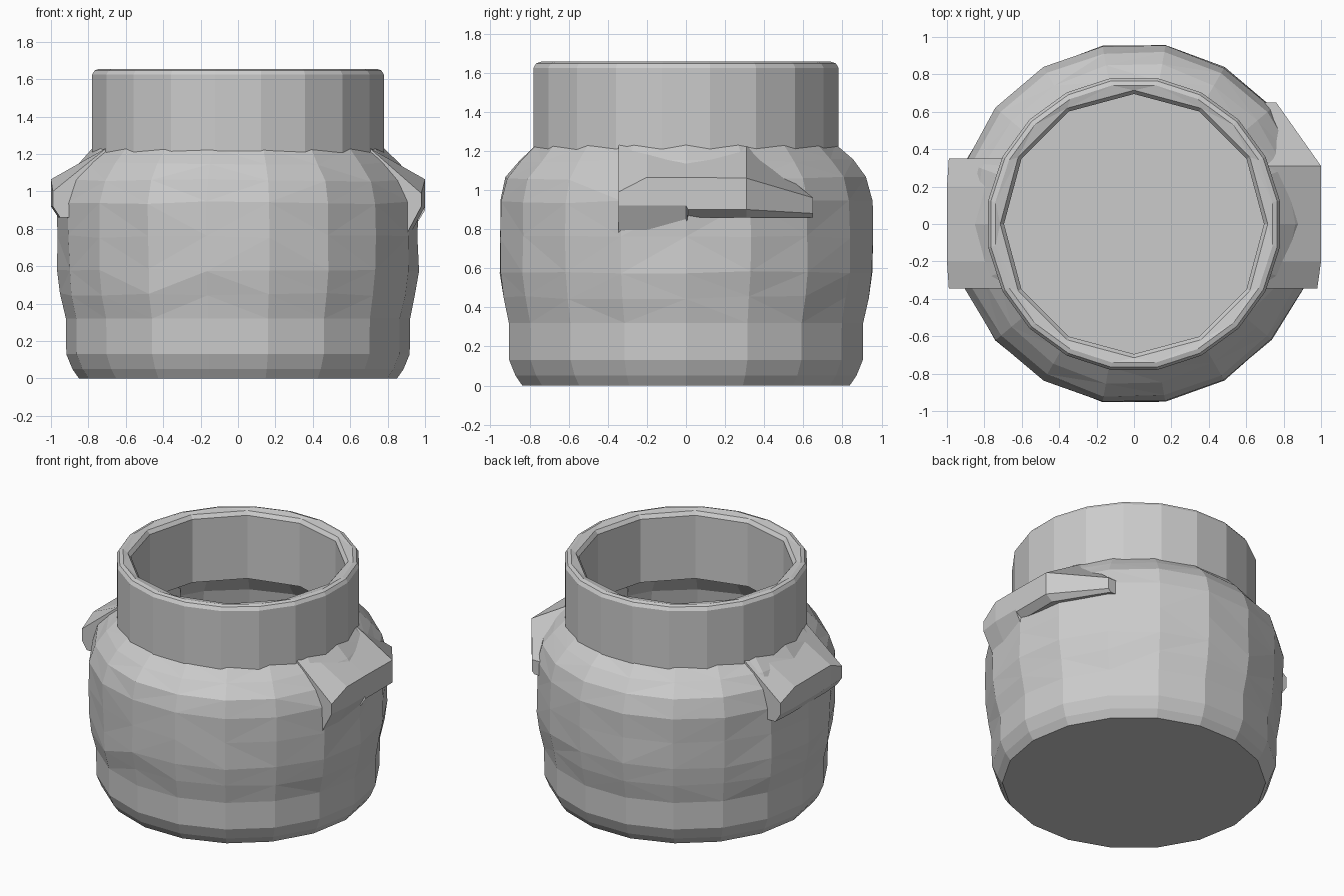
import bpy, bmesh, random
from math import cos, sin, radians

random.seed(4)
if "Cube" in bpy.data.objects:
    bpy.data.objects.remove(bpy.data.objects["Cube"], do_unlink=True)

clay = bpy.data.materials.new("grey clay")
clay.use_nodes = True
GREY = (0.6, 0.6, 0.6, 1)
clay.diffuse_color = GREY
clay.node_tree.nodes["Principled BSDF"].inputs["Base Color"].default_value = GREY


def finish(name, bm):
    bmesh.ops.recalc_face_normals(bm, faces=bm.faces)
    mesh = bpy.data.meshes.new(name)
    bm.to_mesh(mesh)
    bm.free()
    mesh.materials.append(clay)
    obj = bpy.data.objects.new(name, mesh)
    bpy.context.collection.objects.link(obj)
    return obj


def ring(bm, r, z, sides, turn=0.0, wobble=0.0):
    verts = []
    for i in range(sides):
        a = radians(turn + 360 * i / sides)
        rr = r + random.uniform(-wobble, wobble)
        verts.append(bm.verts.new((rr * cos(a), rr * sin(a), z + random.uniform(-wobble, wobble))))
    return verts


def loft(bm, a, b):
    n = len(a)
    for i in range(n):
        j = (i + 1) % n
        bm.faces.new((a[i], a[j], b[j], b[i]))


def edges_of(loop):
    n = len(loop)
    return [e for i in range(n) for e in loop[i].link_edges
            if e.other_vert(loop[i]) == loop[(i + 1) % n]]


# Hollow body: outer wall going up, then the inner wall going down to the floor
SIDES = 18
outer = [(0.85, 0), (0.885, 0.05), (0.918, 0.13), (0.92, 0.32), (0.945, 0.45),
         (0.962, 0.58), (0.965, 0.76), (0.965, 0.94), (0.93, 1.06), (0.86, 1.15), (0.775, 1.235)]
inner = [(0.72, 1.2), (0.85, 1.02), (0.88, 0.85), (0.84, 0.3), (0.78, 0.1)]
bm = bmesh.new()
rings = []
for r, z in outer:
    wob = 0.008 if 0.05 < z < 1.2 and z not in (0.13, 0.32) else 0
    rings.append(ring(bm, r, z, SIDES, 0, wob))
for r, z in inner:
    rings.append(ring(bm, r, z, SIDES))
for a, b in zip(rings, rings[1:]):
    loft(bm, a, b)
bmesh.ops.triangulate(bm, faces=bm.faces, quad_method='SHORT_EDGE')
bm.faces.new(rings[0])
bm.faces.new(rings[-1])
finish("jar_body", bm)

# Neck: twenty-sided outside, twelve-sided bore, rounded lip
bm = bmesh.new()
out = [ring(bm, r, z, 20, 9) for r, z in ((0.79, 1.2), (0.79, 1.625), (0.775, 1.648), (0.75, 1.656))]
bore = [ring(bm, r, z, 12) for r, z in ((0.715, 1.645), (0.695, 1.62), (0.695, 1.17))]
for part in (out, bore):
    for a, b in zip(part, part[1:]):
        loft(bm, a, b)
for a, b in ((out[-1], bore[0]), (out[0], bore[-1])):
    bmesh.ops.bridge_loops(bm, edges=edges_of(a) + edges_of(b))
finish("jar_neck", bm)


# Side lugs: sections (y, outer x, top z, middle z, underside x, underside z)
def lug(name, side, sections):
    bm = bmesh.new()
    loops = []
    for y, x, top, mid, ux, uz in sections:
        root = 0.7 if abs(y) < 0.4 else 0.6
        peak = 1.235 if abs(y) < 0.4 else top
        pts = ((root, peak), (x, top), (x, mid), (ux, uz), (root, uz))
        loops.append([bm.verts.new((side * px, y, pz)) for px, pz in pts])
    for a, b in zip(loops, loops[1:]):
        loft(bm, a, b)
    bm.faces.new(loops[0])
    bm.faces.new(loops[-1])
    finish(name, bm)


lug("left_lug", 1, [
    (-0.345, 0.98, 0.99, 0.92, 0.9, 0.77),
    (-0.2, 1.0, 1.065, 0.92, 0.92, 0.77),
    (0.0, 1.0, 1.065, 0.92, 0.92, 0.77),
    (0.01, 1.0, 1.065, 0.9, 0.95, 0.86),
    (0.31, 1.0, 1.06, 0.9, 0.95, 0.86),
    (0.65, 0.76, 0.96, 0.88, 0.74, 0.86)])
lug("right_lug", -1, [
    (-0.345, 0.99, 1.0, 0.92, 0.95, 0.86),
    (-0.2, 1.0, 1.065, 0.92, 0.96, 0.86),
    (0.2, 1.0, 1.065, 0.92, 0.96, 0.86),
    (0.35, 0.99, 1.0, 0.92, 0.95, 0.86)])
